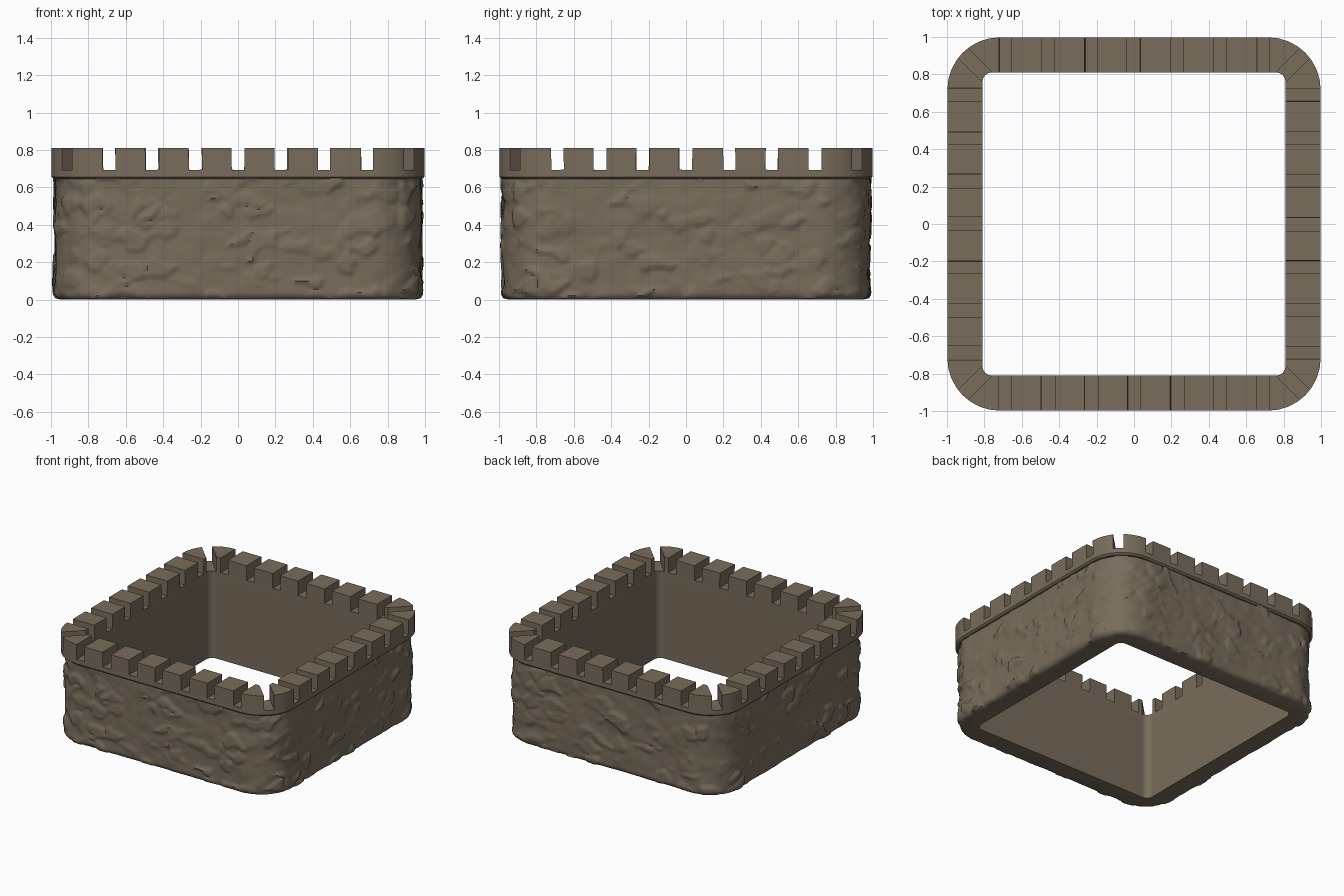
import bpy, bmesh, math, random
from mathutils import Matrix, Vector, noise

random.seed(4)
if "Cube" in bpy.data.objects:
    bpy.data.objects.remove(bpy.data.objects["Cube"], do_unlink=True)

stone = bpy.data.materials.new("weathered brown stone")
stone.use_nodes = True
colour = (0.19, 0.153, 0.106, 1)
stone.diffuse_color = colour
bsdf = stone.node_tree.nodes["Principled BSDF"]
bsdf.inputs["Base Color"].default_value = colour
bsdf.inputs["Roughness"].default_value = 0.9


def outline(half, radius, z, arc, side):
    """Rounded square, running anticlockwise."""
    pts = []
    c = half - radius
    for q in range(4):
        turn = Matrix.Rotation(q * math.pi / 2, 3, 'Z')
        for i in range(arc):
            a = i / arc * math.pi / 2
            pts.append(turn @ Vector((c + radius * math.cos(a), c + radius * math.sin(a), z)))
        for i in range(side):
            pts.append(turn @ Vector((c - 2 * c * i / side, half, z)))
    return pts


def loft(bm, rings):
    """Join rings into a closed square tube."""
    loops = [[bm.verts.new(p) for p in ring] for ring in rings]
    n = len(loops[0])
    for a, b in zip(loops, loops[1:] + loops[:1]):
        for i in range(n):
            j = (i + 1) % n
            bm.faces.new((a[i], a[j], b[j], b[i]))
    bmesh.ops.recalc_face_normals(bm, faces=bm.faces)


def make_object(name, bm):
    mesh = bpy.data.meshes.new(name)
    bm.to_mesh(mesh)
    bm.free()
    mesh.materials.append(stone)
    obj = bpy.data.objects.new(name, mesh)
    bpy.context.collection.objects.link(obj)
    return obj


def smooth(obj, degrees):
    bpy.ops.object.select_all(action='DESELECT')
    obj.select_set(True)
    bpy.context.view_layer.objects.active = obj
    bpy.ops.object.shade_smooth_by_angle(angle=math.radians(degrees))


def stone_relief(p):
    """Chipped slabs: broad swell plus scattered raised stones with crisp edges."""
    q = Vector((p.x, p.y, p.z * 1.6)) * 7
    q += noise.noise_vector(p * 9) * 0.45
    dist, centres = noise.voronoi(q)
    height = noise.cell(centres[0] * 31.7)
    edge = min(1, (dist[1] - dist[0]) / 0.12)
    slab = max(0, height) * edge * 0.016
    return slab + noise.noise(p * 5) * 0.008 + noise.noise(p * 14) * 0.004


# Wall: rough outer skin, plain inner skin
ARC, SIDE, ROWS, TOP = 28, 90, 42, 0.65
rings = [outline(0.81, 0.05, TOP, ARC, SIDE), outline(0.81, 0.05, 0, ARC, SIDE),
         outline(0.945, 0.24, 0, ARC, SIDE)]
for r in range(ROWS + 1):
    z = 0.008 + (TOP - 0.008) * r / ROWS
    foot = max(0, 1 - z / 0.04) ** 2 * 0.022
    ring = []
    for p in outline(0.974, 0.27, z, ARC, SIDE):
        c = Vector((max(-0.7, min(0.7, p.x)), max(-0.7, min(0.7, p.y)), z))
        ring.append(p + (p - c).normalized() * (stone_relief(p) - foot))
    rings.append(ring)
bm = bmesh.new()
loft(bm, rings)
wall = make_object("stone_wall", bm)
smooth(wall, 50)

# Parapet band, before the gaps are cut
bm = bmesh.new()
loft(bm, [outline(h, r, z, 8, 1) for h, r, z in
          ((0.81, 0.05, 0.645), (0.985, 0.27, 0.645), (0.998, 0.28, 0.657),
           (0.998, 0.28, 0.81), (0.81, 0.05, 0.81))])
parapet = make_object("battlement_parapet", bm)

# Gap cutters: seven along each side, one across each corner
bm = bmesh.new()


def add_cutter(place, width):
    shape = Matrix.Diagonal((width, 0.5, 0.3, 1))
    bmesh.ops.create_cube(bm, size=1, matrix=place @ shape)


for q in range(4):
    turn = Matrix.Rotation(q * math.pi / 2, 4, 'Z')
    for k in range(-3, 4):
        tilt = Matrix.Rotation(random.uniform(-0.03, 0.03), 4, 'Y')
        add_cutter(turn @ Matrix.Translation((k * 0.23, 0.95, 0.844)) @ tilt,
                   random.uniform(0.064, 0.076))
    diagonal = Matrix.Rotation(math.pi / 4, 4, 'Z')
    add_cutter(turn @ diagonal @ Matrix.Translation((0, 1.22, 0.844)), 0.075)
cutter = make_object("gap_cutter", bm)
cutter.hide_render = True

cut = parapet.modifiers.new("gaps", 'BOOLEAN')
cut.operation = 'DIFFERENCE'
cut.solver = 'EXACT'
cut.object = cutter
bpy.ops.object.select_all(action='DESELECT')
parapet.select_set(True)
bpy.context.view_layer.objects.active = parapet
bpy.ops.object.modifier_apply(modifier=cut.name)
bpy.data.objects.remove(cutter, do_unlink=True)
smooth(parapet, 40)
